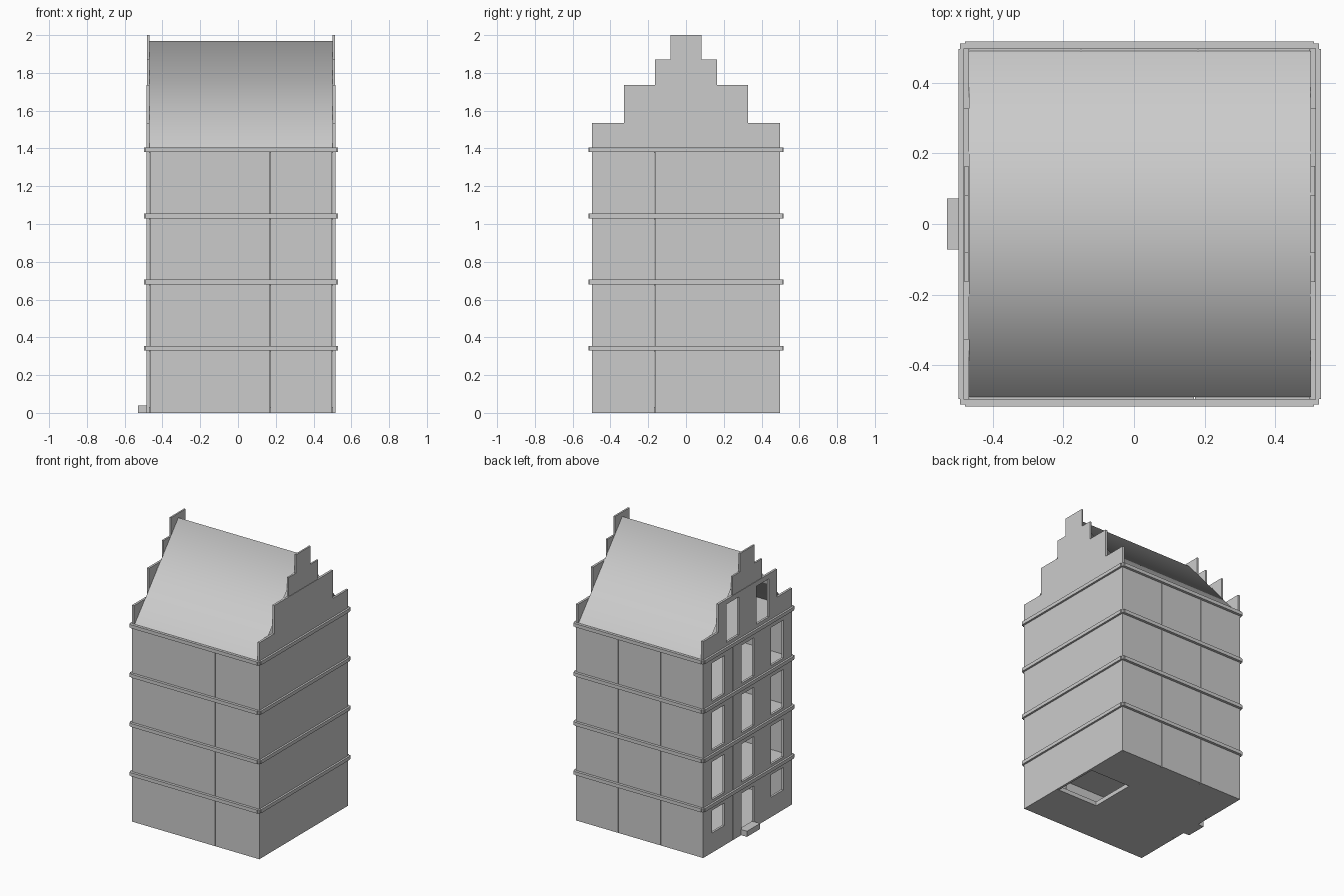
import bpy
from math import pi

if "Cube" in bpy.data.objects:
    bpy.data.objects.remove(bpy.data.objects["Cube"])

CX = 0.016            # house axis in x (the stoop shifts it off centre)
T = 0.016             # wall thickness
H = 0.35              # storey height
GAP = 0.0015          # half of a panel seam
EAVE = 1.395
YZ = (pi / 2, 0, pi / 2)
XZ = (pi / 2, 0, 0)
XY = (0, 0, 0)


def rect(u0, u1, v0, v1):
    return [(u0, v0), (u1, v0), (u1, v1), (u0, v1)]


def plate(name, loops, loc, rot, thick):
    """Flat plate from closed outlines; inner outlines become holes."""
    cu = bpy.data.curves.new(name, 'CURVE')
    cu.dimensions = '2D'
    cu.fill_mode = 'BOTH'
    cu.extrude = thick / 2
    for pts in loops:
        sp = cu.splines.new('POLY')
        sp.points.add(len(pts) - 1)
        for p, (u, v) in zip(sp.points, pts):
            p.co = (u, v, 0, 1)
        sp.use_cyclic_u = True
    ob = bpy.data.objects.new(name, cu)
    bpy.context.collection.objects.link(ob)
    ob.location, ob.rotation_euler = loc, rot
    bpy.ops.object.select_all(action='DESELECT')
    bpy.context.view_layer.objects.active = ob
    ob.select_set(True)
    bpy.ops.object.convert(target='MESH')
    ob = bpy.context.object
    bpy.ops.object.shade_flat()
    return ob


def box(name, x0, x1, y0, y1, z0, z1):
    bpy.ops.mesh.primitive_cube_add(size=1, location=((x0 + x1) / 2, (y0 + y1) / 2, (z0 + z1) / 2))
    ob = bpy.context.object
    ob.name = name
    ob.scale = (x1 - x0, y1 - y0, z1 - z0)
    return ob


def panels(cuts, z0, z1):
    return [rect(a + GAP, b - GAP, z0, z1) for a, b in zip(cuts, cuts[1:])]


# Street facade: three window bays, a door in the middle of the ground floor
holes = []
for yc in (-0.33, 0, 0.33):
    for i in range(4):
        z0, z1 = i * H + 0.025, i * H + 0.295
        if i == 0:
            z0, z1 = (0.04, 0.295) if yc == 0 else (0.14, 0.30)
        holes.append(rect(yc - 0.07, yc + 0.07, z0, z1))
XF, XR = CX - 0.5 + T / 2, CX + 0.5 - T / 2
plate('street_facade', panels((-0.5, -0.166, 0.166, 0.5), 0, EAVE) + holes, (XF, 0, 0), YZ, T)

# Plain walls
plate('rear_wall', panels((-0.5, -0.166, 0.5), 0, EAVE), (XR, 0, 0), YZ, T)
W = 0.5 - T
plate('side_wall_front', panels((-W, 0.155, W), 0, EAVE), (CX, -0.49, 0), XZ, T)
plate('side_wall_back', panels((-W, -0.166, 0.166, W), 0, EAVE), (CX, 0.49, 0), XZ, T)

# Stepped gables on both ends, attic windows on the street end
lower = [(-0.498, EAVE), (0.498, EAVE), (0.498, 1.535), (0.328, 1.535),
         (0.328, 1.735), (-0.328, 1.735), (-0.328, 1.535), (-0.498, 1.535)]
upper = [(-0.165, 1.735), (0.165, 1.735), (0.165, 1.87), (0.082, 1.87),
         (0.082, 2.0), (-0.082, 2.0), (-0.082, 1.87), (-0.165, 1.87)]
attic = [rect(s * 0.167 - 0.07, s * 0.167 + 0.07, 1.43, 1.70) for s in (-1, 1)]
for name, x, extra, s in (('street', XF, attic, 1), ('rear', XR, [], -1)):
    plate(name + '_gable_lower', [lower] + extra, (x, 0, 0), YZ, T)
    plate(name + '_gable_upper', [upper], (x + s * 0.001, 0, 0), YZ, T - 0.004)

# Floors with a stairwell against the rear wall
I = 0.5 - T
for i in range(5):
    top = 0.03 if i == 0 else i * H + 0.005
    slab = [(-I, -I), (I, -I), (I, -0.166), (0.166, -0.166),
            (0.166, 0.166), (I, 0.166), (I, I), (-I, I)]
    plate('floor_%d' % i, [slab], (CX, 0, top - 0.015), XY, 0.03)

# String courses around each storey
for i in range(1, 5):
    z0, z1 = i * H - 0.02, i * H + 0.005
    for s in (-1, 1):
        a, b = sorted((s * 0.497, s * 0.517))
        box('side_ledge', CX - 0.495, CX + 0.495, a, b, z0, z1)
        a, b = sorted((CX + s * 0.498, CX + s * 0.514))
        box('end_ledge', a, b, -0.497, 0.497, z0, z1)
        for t in (-1, 1):
            a, b = sorted((CX + s * 0.492, CX + s * 0.509))
            c, d = sorted((t * 0.492, t * 0.512))
            box('ledge_corner', a, b, c, d, z0, z1)

# Pitched roof sheet, shaded smoothly over the ridge
x0, x1 = CX - W, CX + W
me = bpy.data.meshes.new('roof')
me.from_pydata([(x, y, z) for y, z in ((-0.49, 1.40), (0, 1.97), (0.49, 1.40)) for x in (x0, x1)],
               [], [(0, 1, 3, 2), (2, 3, 5, 4)])
for p in me.polygons:
    p.use_smooth = True
bpy.context.collection.objects.link(bpy.data.objects.new('roof', me))

# Door step
box('stoop', -0.53, CX - 0.5, -0.073, 0.073, 0, 0.04)
